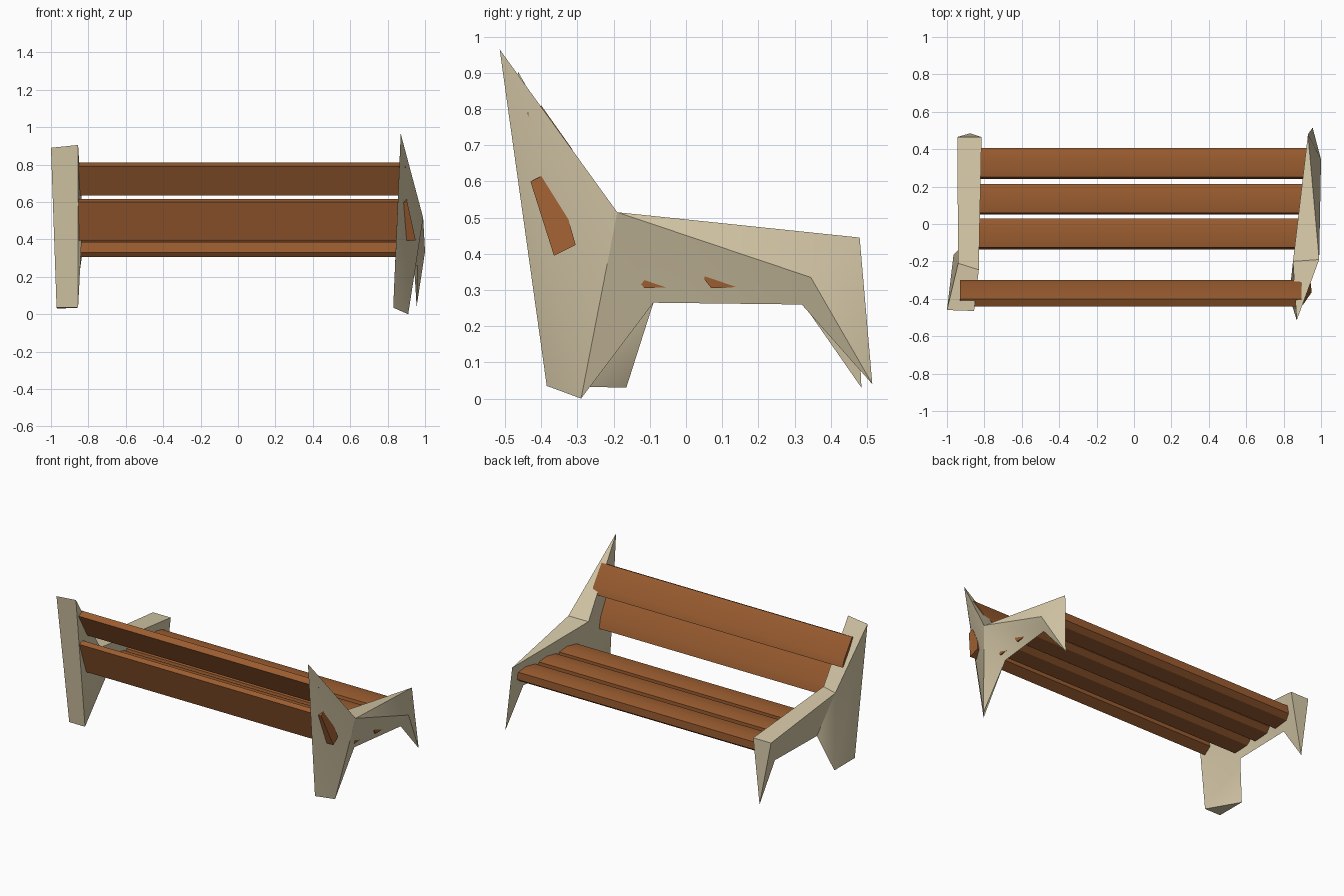
import bpy
import bmesh
from math import radians

cube = bpy.data.objects.get("Cube")
if cube:
    bpy.data.objects.remove(cube, do_unlink=True)


def material(name, rgb):
    mat = bpy.data.materials.new(name)
    mat.use_nodes = True
    mat.diffuse_color = (*rgb, 1)
    mat.node_tree.nodes["Principled BSDF"].inputs["Base Color"].default_value = (*rgb, 1)
    return mat


stone = material("pale_stone", (0.67, 0.58, 0.39))
wood = material("brown_wood", (0.33, 0.11, 0.03))


def finish(name, bm, mat):
    bmesh.ops.recalc_face_normals(bm, faces=bm.faces[:])
    mesh = bpy.data.meshes.new(name)
    bm.to_mesh(mesh)
    bm.free()
    mesh.materials.append(mat)
    obj = bpy.data.objects.new(name, mesh)
    bpy.context.collection.objects.link(obj)
    bpy.ops.object.select_all(action="DESELECT")
    obj.select_set(True)
    bpy.context.view_layer.objects.active = obj
    bpy.ops.object.shade_smooth_by_angle(angle=radians(30))


def support(name, corners, faces):
    """Faceted end piece: each face is a word of corner letters."""
    bm = bmesh.new()
    verts = {key: bm.verts.new(co) for key, co in corners.items()}
    for word in faces.split():
        bm.faces.new([verts[key] for key in word])
    finish(name, bm, stone)


def plank(name, section, x0, x1, lean=0.0):
    """Board along x; lean slants the left end with height."""
    bm = bmesh.new()
    near = [bm.verts.new((x0, y, z)) for y, z in section]
    far = [bm.verts.new((x1 + lean * (0.6 - z), y, z)) for y, z in section]
    bm.faces.new(near)
    bm.faces.new(far)
    n = len(section)
    for i in range(n):
        j = (i + 1) % n
        bm.faces.new((near[i], near[j], far[j], far[i]))
    finish(name, bm, wood)


# Left end: pointed back, ridged seat arm, tapering legs
support("left_support", {
    "A": (0.87, -0.515, 0.965),                              # back tip
    "B": (0.99, -0.19, 0.515), "P": (0.85, -0.20, 0.51),     # seat corner
    "C": (0.93, 0.48, 0.445), "D": (1.0, 0.345, 0.335),      # front of arm
    "E": (0.955, 0.515, 0.04),                               # front foot
    "F": (0.96, 0.32, 0.26), "G": (0.91, -0.09, 0.265),      # underside
    "H": (0.91, -0.29, 0.0), "I": (0.83, -0.385, 0.035),     # rear foot
}, "APB PCB BCD CED DEF BDFG BGH ABH AHI AIP PIG IHG PGFC CFE")

# Right end: broad back post, flat arm, pointed front leg
support("right_support", {
    "A": (-1.0, -0.46, 0.89), "B": (-0.855, -0.465, 0.905),   # back top
    "C": (-0.94, -0.21, 0.515), "D": (-0.83, -0.245, 0.515),  # seat corner
    "E": (-0.945, 0.465, 0.445), "F": (-0.815, 0.465, 0.445), # front of arm
    "T": (-0.875, 0.485, 0.03),                               # front foot
    "G": (-0.875, 0.325, 0.26), "H": (-0.89, -0.09, 0.265),   # underside
    "K": (-0.965, -0.165, 0.03), "O": (-0.97, -0.37, 0.035),  # rear foot
    "I": (-0.855, -0.37, 0.035),
}, "ACDB CEFD ETF EGT FTG CHGE DFGH AOKC CKH BDI DHI HKI ABIO OIK")

# Backrest boards
plank("upper_back_plank", [(-0.40, 0.81), (-0.315, 0.69), (-0.30, 0.645),
                           (-0.36, 0.635), (-0.44, 0.79)], -0.93, 0.895)
plank("lower_back_plank", [(-0.40, 0.615), (-0.325, 0.495), (-0.305, 0.425),
                           (-0.365, 0.395), (-0.43, 0.60)], -0.88, 0.905, 0.22)

# Seat boards, slightly crowned with clipped lower edges
for name, y, end in (("rear", -0.135, 0.93), ("middle", 0.05, 0.955), ("front", 0.24, 0.95)):
    plank(name + "_seat_plank", [(y, 0.33), (y + 0.01, 0.385), (y + 0.1, 0.4),
                                 (y + 0.165, 0.385), (y + 0.165, 0.335),
                                 (y + 0.13, 0.31), (y + 0.02, 0.305)], -0.87, end)
